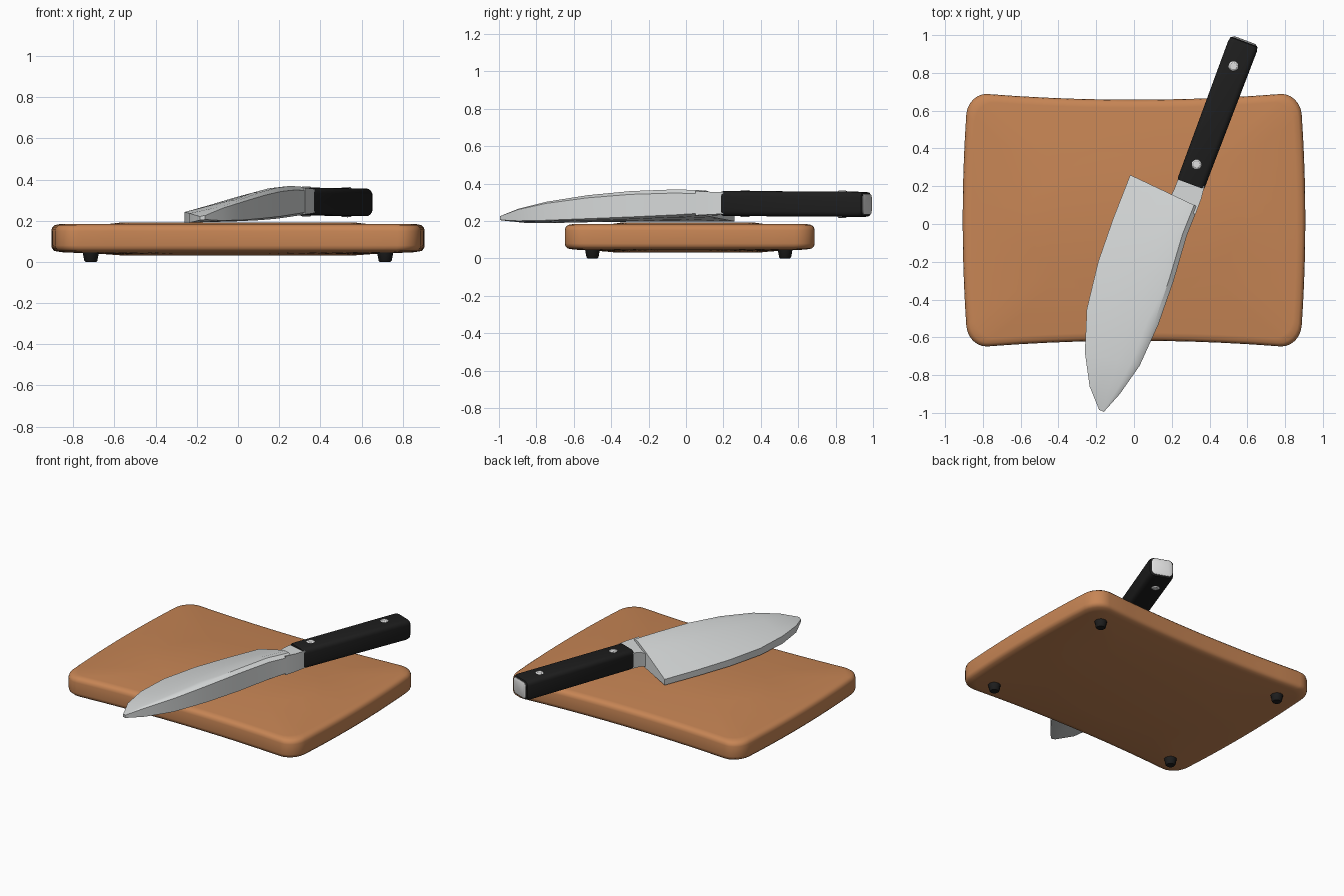
import bpy, bmesh, math
from mathutils import Vector, Matrix

if "Cube" in bpy.data.objects:
    bpy.data.objects.remove(bpy.data.objects["Cube"])


def material(name, rgb):
    m = bpy.data.materials.new(name)
    m.diffuse_color = (*rgb, 1)
    m.use_nodes = True
    m.node_tree.nodes["Principled BSDF"].inputs["Base Color"].default_value = m.diffuse_color
    return m


WOOD = material("warm wood", (0.57, 0.235, 0.09))
STEEL = material("pale steel", (0.68, 0.70, 0.70))
BLACK = material("black plastic", (0.013, 0.013, 0.013))
WHITE = material("rivet silver", (0.74, 0.74, 0.74))


def finish(name, bm, mat, angle=35):
    bmesh.ops.recalc_face_normals(bm, faces=bm.faces[:])
    me = bpy.data.meshes.new(name)
    bm.to_mesh(me)
    bm.free()
    ob = bpy.data.objects.new(name, me)
    bpy.context.collection.objects.link(ob)
    me.materials.append(mat)
    bpy.ops.object.select_all(action='DESELECT')
    ob.select_set(True)
    bpy.context.view_layer.objects.active = ob
    bpy.ops.object.shade_smooth_by_angle(angle=math.radians(angle))
    return ob


def loft(name, rings, mat, angle=35):
    """Skin closed rings of equal length and cap both ends."""
    bm = bmesh.new()
    vs = [[bm.verts.new(p) for p in r] for r in rings]
    n = len(vs[0])
    for a, b in zip(vs, vs[1:]):
        for i in range(n):
            j = (i + 1) % n
            bm.faces.new((a[i], a[j], b[j], b[i]))
    bm.faces.new(vs[0])
    bm.faces.new(vs[-1])
    return finish(name, bm, mat, angle)


# Board: rounded rectangle with pinched long sides and bowed short sides
def board_outline():
    hx, hy, r = 0.885, 0.67, 0.11
    pts = []
    corners = [(1, 1, 0), (-1, 1, 90), (-1, -1, 180), (1, -1, 270)]
    for sx, sy, a0 in corners:
        for k in range(7):
            a = math.radians(a0 + 15 * k)
            pts.append((sx * (hx - r) + r * math.cos(a), sy * (hy - r) + r * math.sin(a)))
    full = []
    for i, p in enumerate(pts):
        full.append(p)
        if i % 7 == 6:
            q = pts[(i + 1) % len(pts)]
            full += [(p[0] + (q[0] - p[0]) * k / 10, p[1] + (q[1] - p[1]) * k / 10)
                     for k in range(1, 10)]
    out = []
    for x, y in full:
        wy = max(0, 1 - (x / 0.8) ** 2) * 0.032
        wx = max(0, 1 - (y / 0.6) ** 2) * 0.022
        out.append((x * (1 + wx / hx), y * (1 - wy / hy)))
    return out


OUT = board_outline()


def board_ring(inset, z):
    return [(x * (1 - inset / 0.9), y * (1 - inset / 0.67) + 0.02, z) for x, y in OUT]


def plateau_ring(rx, ry, z):
    ring = []
    for x, y in OUT:
        a = math.atan2(y / 0.67, x / 0.9)
        ring.append((rx * math.cos(a), ry * math.sin(a) + 0.01, z))
    return ring


loft("cutting_board", [
    plateau_ring(0.56, 0.38, 0.031), plateau_ring(0.64, 0.44, 0.037),
    board_ring(0.05, 0.047), board_ring(0.015, 0.053), board_ring(0.003, 0.066),
    board_ring(0, 0.08), board_ring(0, 0.15), board_ring(0.004, 0.167),
    board_ring(0.018, 0.179), board_ring(0.045, 0.184),
    plateau_ring(0.62, 0.40, 0.185), plateau_ring(0.57, 0.36, 0.191)], WOOD, 50)

# Feet
for sx in (-1, 1):
    for y in (-0.5, 0.53):
        rings = []
        for r, z in ((0.026, 0), (0.032, 0.006), (0.042, 0.06)):
            rings.append([(sx * 0.715 + r * math.cos(i * math.pi / 6),
                           y + r * math.sin(i * math.pi / 6), z) for i in range(12)])
        loft("foot", rings, BLACK)

# Blade: cutting edge xy, spine xy, spine top and bottom, edge top and bottom
STATIONS = [
    (-0.185, -0.983, -0.160, -0.995, 0.226, 0.205, 0.220, 0.203),
    (-0.235, -0.86, -0.075, -0.90, 0.265, 0.198, 0.236, 0.190),
    (-0.260, -0.68, 0.030, -0.75, 0.303, 0.198, 0.242, 0.190),
    (-0.250, -0.45, 0.130, -0.53, 0.338, 0.203, 0.242, 0.195),
    (-0.190, -0.20, 0.210, -0.30, 0.360, 0.210, 0.242, 0.197),
    (-0.110, 0.03, 0.280, -0.06, 0.369, 0.220, 0.240, 0.198),
    (-0.020, 0.26, 0.340, 0.09, 0.364, 0.230, 0.238, 0.198)]
rings = []
for ex, ey, sx, sy, zt, zb, et, eb in STATIONS:
    h = zt - et
    section = [(0, et), (0.3, et + 0.36 * h), (0.6, et + 0.72 * h), (0.84, zt - 0.03 * h),
               (0.94, zt), (1, zt - 0.15 * h), (1, zb + 0.1 * h), (0.95, zb),
               (0.5, (zb + eb) / 2), (0, eb)]
    rings.append([(ex + (sx - ex) * t, ey + (sy - ey) * t, z) for t, z in section])
loft("blade", rings, STEEL)

# Bolster joining blade and handle
loft("bolster", [
    [(0.19, 0.14, 0.31), (0.325, 0.05, 0.36), (0.325, 0.05, 0.23), (0.19, 0.14, 0.225)],
    [(0.215, 0.19, 0.335), (0.357, 0.135, 0.356), (0.357, 0.135, 0.235), (0.215, 0.19, 0.235)],
    [(0.237, 0.25, 0.345), (0.373, 0.20, 0.354), (0.373, 0.20, 0.238), (0.237, 0.25, 0.238)]],
    STEEL)

# Handle: rounded bar laid along the knife axis
START, END = Vector((0.30, 0.21, 0.294)), Vector((0.585, 0.969, 0.289))
AXIS = (END - START).normalized()
SIDE = AXIS.cross(Vector((0, 0, 1))).normalized()
UP = SIDE.cross(AXIS)
LENGTH = (END - START).length


def bar_ring(d, hw, hh, r):
    ring = []
    for sx, sz, a0 in ((1, 1, 0), (-1, 1, 90), (-1, -1, 180), (1, -1, 270)):
        for k in range(5):
            a = math.radians(a0 + 22.5 * k)
            ring.append(START + AXIS * d + SIDE * (sx * (hw - r) + r * math.cos(a))
                        + UP * (sz * (hh - r) + r * math.sin(a)))
    return ring


loft("handle", [bar_ring(0, 0.072, 0.064, 0.025), bar_ring(0.008, 0.076, 0.067, 0.028),
                bar_ring(LENGTH - 0.03, 0.081, 0.067, 0.028),
                bar_ring(LENGTH - 0.008, 0.076, 0.063, 0.028),
                bar_ring(LENGTH - 0.003, 0.07, 0.056, 0.026)], BLACK)

# Butt plate
loft("butt_cap", [bar_ring(LENGTH - 0.012, 0.067, 0.055, 0.025),
                  bar_ring(LENGTH + 0.001, 0.067, 0.055, 0.025),
                  bar_ring(LENGTH + 0.005, 0.058, 0.047, 0.022)], WHITE)

# Rivets on both faces of the handle
for d in (0.11, 0.665):
    for s in (1, -1):
        c = START + AXIS * d - SIDE * 0.008
        rings = []
        for r, h in ((0.026, 0.055), (0.026, 0.068), (0.019, 0.073)):
            rings.append([c + UP * (s * h) + AXIS * (r * math.cos(i * math.pi / 6))
                          + SIDE * (r * math.sin(i * math.pi / 6)) for i in range(12)])
        loft("rivet", rings, WHITE)
